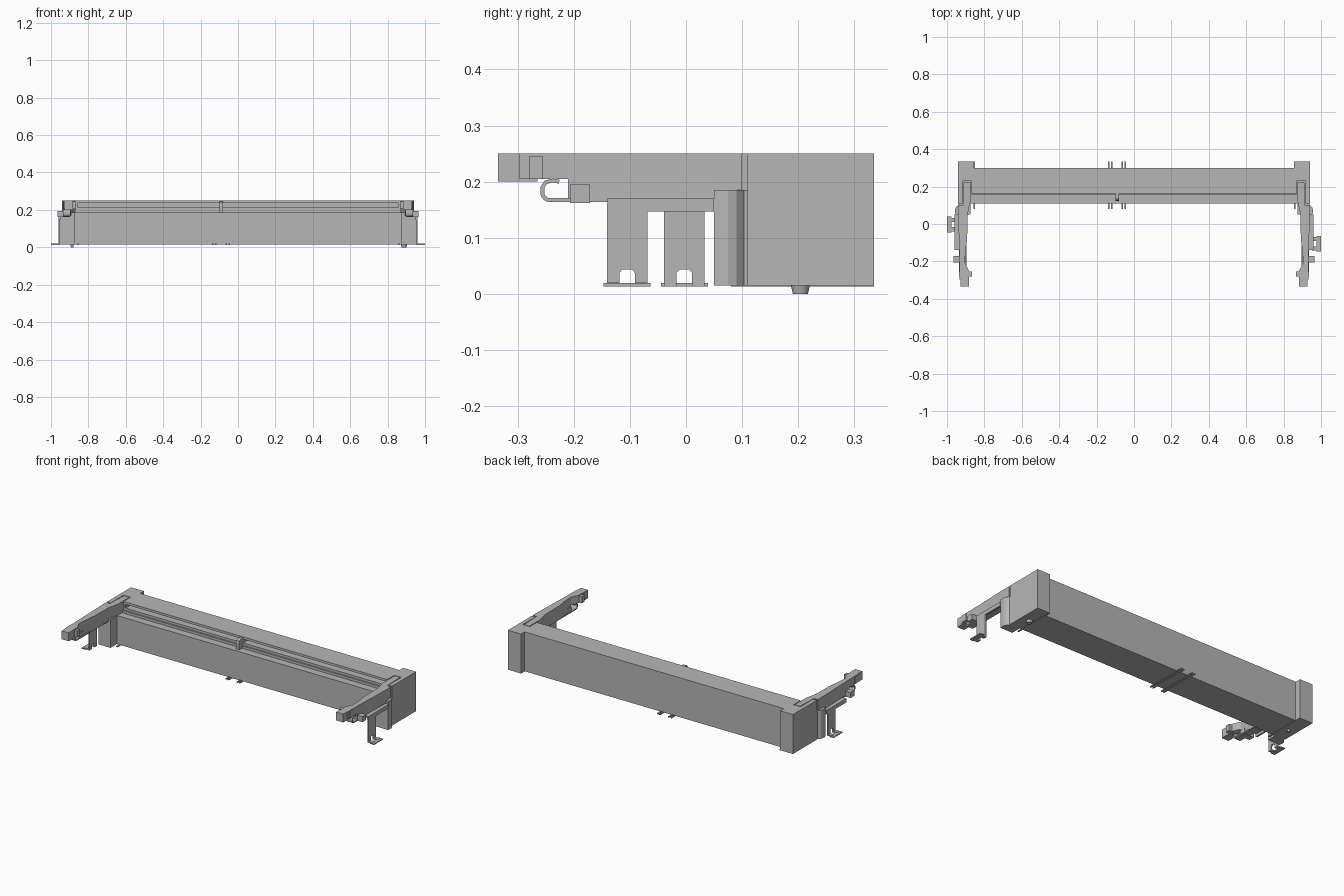
import bpy, bmesh, math
from mathutils import Vector

cube = bpy.data.objects.get("Cube")
if cube:
    bpy.data.objects.remove(cube, do_unlink=True)

grey = bpy.data.materials.new("plain grey")
grey.use_nodes = True
grey.diffuse_color = (0.47, 0.47, 0.47, 1)
grey.node_tree.nodes["Principled BSDF"].inputs["Base Color"].default_value = (0.47, 0.47, 0.47, 1)


def prism(name, points, low, high, axis="x", flip=1):
    """Extrude an outline along x (points are y, z) or z (points are x, y)."""
    bm = bmesh.new()
    place = (lambda a, b, h: (h * flip, a, b)) if axis == "x" else (lambda a, b, h: (a * flip, b, h))
    face = bm.faces.new([bm.verts.new(place(a, b, low)) for a, b in points])
    moved = bmesh.ops.extrude_face_region(bm, geom=[face])["geom"]
    shift = Vector(place(0, 0, high - low))
    bmesh.ops.translate(bm, vec=shift, verts=[v for v in moved if isinstance(v, bmesh.types.BMVert)])
    bmesh.ops.recalc_face_normals(bm, faces=bm.faces)
    mesh = bpy.data.meshes.new(name)
    bm.to_mesh(mesh)
    bm.free()
    mesh.materials.append(grey)
    obj = bpy.data.objects.new(name, mesh)
    bpy.context.collection.objects.link(obj)
    return obj


def box(name, x, y, z, flip=1):
    return prism(name, [(y[0], z[0]), (y[1], z[0]), (y[1], z[1]), (y[0], z[1])], x[0], x[1], "x", flip)


def strip_outline(path, width):
    """Thicken an open path into a closed band."""
    sides = ([], [])
    pts = [Vector(p) for p in path]
    for i, p in enumerate(pts):
        d = (pts[min(i + 1, len(pts) - 1)] - pts[max(i - 1, 0)]).normalized()
        n = Vector((-d.y, d.x)) * width / 2
        sides[0].append(tuple(p + n))
        sides[1].append(tuple(p - n))
    return sides[0] + sides[1][::-1]


# Long housing with a stepped shelf and a card slot
prism("housing", [(.11, .015), (.30, .015), (.30, .25), (.163, .25), (.163, .236),
                  (.25, .236), (.25, .214), (.163, .214), (.163, .2), (.155, .2),
                  (.155, .185), (.11, .185)], -.87, .87)

# Rounded key bridging the slot
prism("slot_key", [(.25, .187), (.25, .245), (.14, .245), (.128, .238),
                   (.124, .225), (.124, .187)], -.1, -.08)

# Solder tails along the front and back
for x in (-.135, -.12, -.062, -.047, -.855, .86):
    box("solder_tail", (x - .004, x + .004), (.08, .335), (.013, .019))

for s, side in ((1, "left"), (-1, "right")):
    # End block: base, back wall, outer wall and the inner cheek of the pocket
    box(side + "_end_base", (.855, .94), (.163, .335), (.015, .185), s)
    box(side + "_end_front", (.865, .94), (.11, .165), (.015, .185), s)
    box(side + "_end_back_wall", (.855, .94), (.23, .335), (.18, .25), s)
    box(side + "_end_outer_wall", (.916, .94), (.11, .235), (.18, .25), s)
    box(side + "_end_inner_cheek", (.855, .867), (.163, .235), (.18, .25), s)

    # Rounded buttress in front of the end block
    prism(side + "_buttress", [(.875, .05), (.955, .05), (.957, .075), (.952, .09),
                               (.938, .103), (.936, .115), (.875, .115)],
          .015, .185, "z", s)

    # Latch arm, waisted in plan, with a stepped underside and tip
    prism(side + "_arm", [(.875, .225), (.91, .225), (.915, .1), (.94, .1), (.94, .05),
                          (.932, -.21), (.905, -.21), (.9, -.14), (.892, -.08),
                          (.89, .05), (.875, .12)], .17, .25, "z", s)
    prism(side + "_arm_front", [(.905, -.205), (.932, -.205), (.932, -.297),
                                (.883, -.297), (.883, -.25)], .205, .25, "z", s)
    box(side + "_latch_hook", (.865, .935), (-.28, -.255), (.205, .245), s)
    prism(side + "_arm_tip", [(-.265, .2), (-.265, .232), (-.297, .232), (-.297, .25),
                              (-.335, .25), (-.335, .2)], .882, .928, "x", s)

    # Metal spring: floor plate curling up at its front end
    arc = [(-.242 + .014 * math.cos(t), .18 + .013 * math.sin(t))
           for t in [math.radians(270 - 15 * i) for i in range(7)]]
    path = [(.06, .167)] + arc + [(-.256, .19), (-.25, .199), (-.238, .202), (-.226, .2)]
    prism(side + "_spring", strip_outline(path, .007), .895, .935, "x", s)
    box(side + "_spring_clamp", (.9, .965), (-.207, -.171), (.162, .195), s)
    box(side + "_bracket_top", (.9, .96), (-.14, .05), (.162, .17), s)
    box(side + "_bracket_skirt", (.95, .96), (-.14, .05), (.147, .17), s)

    # Bracket leg with an arched notch, and its foot turned outwards
    y = -.105 if s > 0 else -.003
    prism(side + "_leg", [(y - .036, .015), (y - .014, .015), (y - .014, .037), (y - .009, .043),
                          (y + .009, .043), (y + .014, .037), (y + .014, .015),
                          (y + .036, .015), (y + .036, .16), (y - .036, .16)],
          .952, .96, "x", s)
    for lo, hi in ((-.036, -.014), (.014, .036)):
        box(side + "_foot_side", (.952, .985), (y + lo, y + hi), (.013, .021), s)
    box(side + "_foot_plate", (.975, 1.0), (y - .042, y + .042), (.013, .019), s)

    # Locating peg below the end block, chamfered at its tip
    radius = .018 if s > 0 else .009
    bpy.ops.mesh.primitive_cylinder_add(vertices=24, radius=radius, depth=.02,
                                        location=(.887 * s, .204, .01))
    peg = bpy.context.object
    peg.name = side + "_peg"
    peg.data.materials.append(grey)
    for v in peg.data.vertices:
        if v.co.z < 0:
            v.co.x *= .75
            v.co.y *= .75
    bpy.ops.object.shade_smooth_by_angle()
